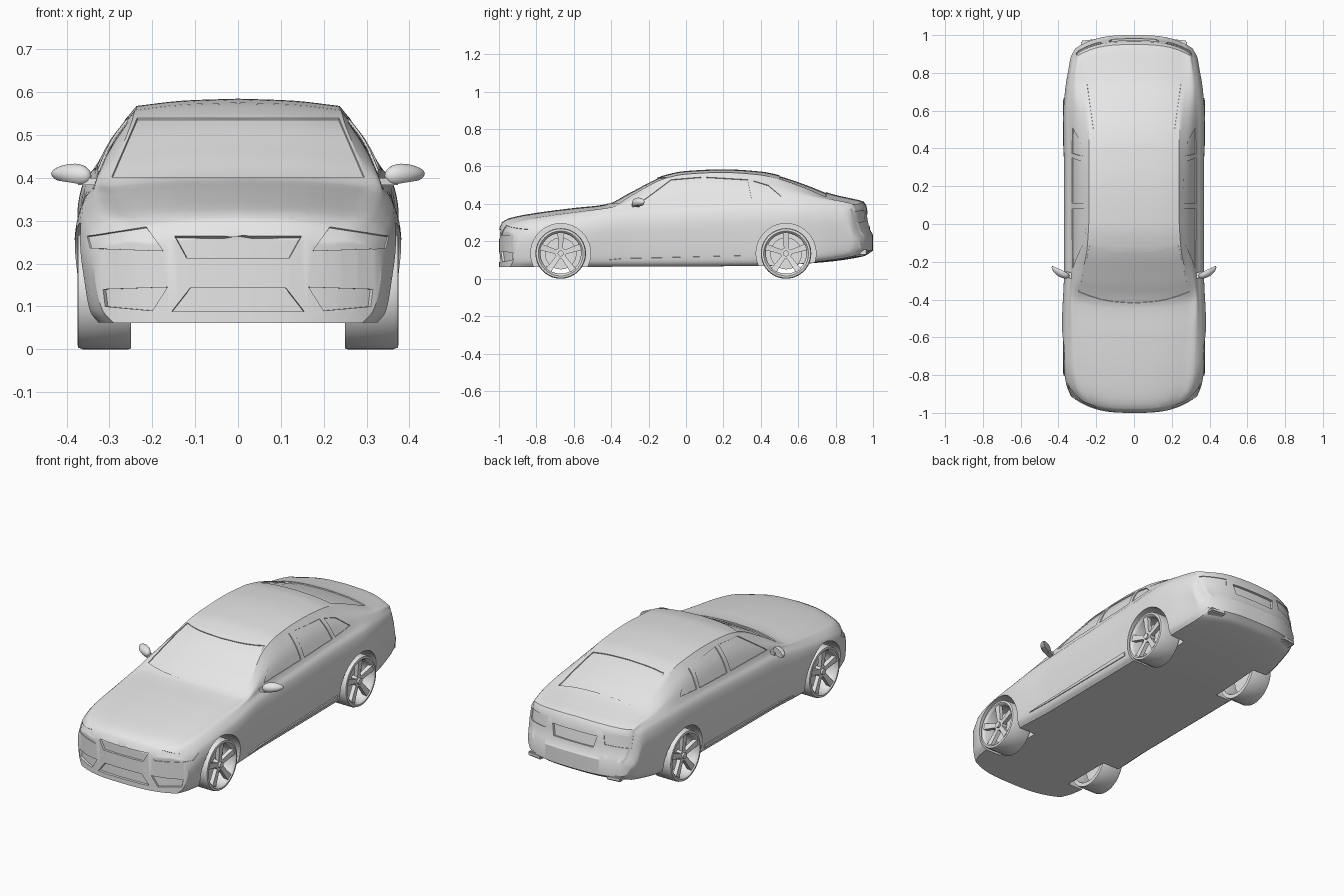
import bpy, bmesh, math
from mathutils import Vector, Matrix
from mathutils.bvhtree import BVHTree

cube = bpy.data.objects.get("Cube")
if cube:
    bpy.data.objects.remove(cube, do_unlink=True)

grey = bpy.data.materials.new("light_grey")
grey.use_nodes = True
grey.diffuse_color = (0.8, 0.8, 0.8, 1)
grey.node_tree.nodes["Principled BSDF"].inputs["Base Color"].default_value = grey.diffuse_color


def make(name, bm, angle=30):
    bmesh.ops.recalc_face_normals(bm, faces=bm.faces)
    mesh = bpy.data.meshes.new(name)
    bm.to_mesh(mesh)
    bm.free()
    mesh.materials.append(grey)
    ob = bpy.data.objects.new(name, mesh)
    bpy.context.collection.objects.link(ob)
    smooth(ob, angle)
    return ob


def smooth(ob, angle=30):
    bpy.ops.object.select_all(action='DESELECT')
    ob.select_set(True)
    bpy.context.view_layer.objects.active = ob
    bpy.ops.object.shade_smooth_by_angle(angle=math.radians(angle))


def curve(keys):
    """Monotone cubic through (y, value) keys."""
    d = [(b[1] - a[1]) / (b[0] - a[0]) for a, b in zip(keys, keys[1:])]
    m = [d[0]] + [2 * p * q / (p + q) if p * q > 0 else 0 for p, q in zip(d, d[1:])] + [d[-1]]

    def f(y):
        i = max(k for k in range(len(d)) if k == 0 or keys[k][0] <= y)
        (y0, a), (y1, b) = keys[i], keys[i + 1]
        h = y1 - y0
        t = (y - y0) / h
        u = 1 - t
        return (a * u * u * (1 + 2 * t) + b * t * t * (3 - 2 * t)
                + h * t * u * (m[i] * u - m[i + 1] * t))
    return f


def spline(pts, n=4):
    """Smooth run through 2D points, without the last one."""
    p = [Vector(q) for q in pts]
    p = [2 * p[0] - p[1]] + p + [2 * p[-1] - p[-2]]
    out = []
    for a, b, c, d in zip(p, p[1:], p[2:], p[3:]):
        for k in range(n):
            t = k / n
            out.append(b + 0.5 * t * (c - a + t * (2 * a - 5 * b + 4 * c - d
                                                    + t * (3 * b - a - 3 * c + d))))
    return out


# Body outline curves along the length
roof_keys = [(-1, .265), (-.985, .30), (-.95, .322), (-.8, .352), (-.6, .378), (-.44, .396),
             (-.3, .465), (-.12, .552), (0, .576), (.2, .585), (.4, .573), (.5, .553), (.65, .503),
             (.78, .453), (.87, .432), (.95, .412), (.965, .39), (.985, .26), (1, .235)]
roof = curve(roof_keys)
width = curve([(-1, .335), (-.95, .36), (-.8, .378), (-.6, .381), (-.3, .371), (.3, .371),
               (.65, .375), (.8, .365), (.92, .345), (.97, .335), (1, .31)])
floor = curve([(-1, .062), (.4, .068), (.7, .085), (.95, .12), (1, .15)])
belt = curve([(-1, .245), (-.95, .285), (-.85, .312), (-.6, .345), (-.35, .38), (0, .395),
              (.4, .412), (.7, .418), (.85, .408), (.95, .385), (.985, .25), (1, .225)])
rail = curve([(-1, .2), (-.9, .26), (-.6, .285), (-.43, .3), (-.12, .247), (.1, .237),
              (.45, .237), (.65, .252), (.78, .27), (.95, .27), (1, .25)])


def section(y):
    w, zb, zs, zc, xr = width(y), floor(y), belt(y), roof(y), rail(y)
    zr = max(zc - .017, zs + .003)
    ws, h = w - .035, zs - zb
    low = [(w - .045, zb), (w - .02, zb + .03 * min(1, h / .2)), (w - .006, zb + h * .4),
           (w, zb + h * .7), (w - .012, zb + h * .9), (ws, zs)]
    side = [(ws, zs), ((ws + xr) / 2 + .01, (zs + zr) / 2 + .006), (xr, zr)]
    top = [(xr, zr), (xr * .55, zr + (zc - zr) * .72), (0, zc)]
    half = [Vector((0, zb))] + spline(low) + spline(side) + spline(top)
    return half + [Vector((0, zc))] + [Vector((-p.x, p.y)) for p in reversed(half[1:])]


# Lofted body, sliced lengthwise and then bowed at nose and tail
bm = bmesh.new()
stations = sorted({round(-1 + k * .025, 3) for k in range(81)} | {k[0] for k in roof_keys})
rings = [[bm.verts.new((p.x, y, p.y)) for p in section(y)] for y in stations]
for a, b in zip(rings, rings[1:]):
    for i in range(len(a)):
        j = (i + 1) % len(a)
        bm.faces.new((a[i], a[j], b[j], b[i]))
bm.faces.new(rings[0])
bm.faces.new(rings[-1])
for k in range(-8, 9):
    bmesh.ops.bisect_plane(bm, geom=bm.verts[:] + bm.edges[:] + bm.faces[:], dist=1e-5,
                           plane_co=(k * .04, 0, 0), plane_no=(1, 0, 0))
for v in bm.verts:
    v.co.y *= 1 - .13 * (abs(v.co.x) / .38) ** 3
bmesh.ops.recalc_face_normals(bm, faces=bm.faces)
tree = BVHTree.FromBMesh(bm)
body = make("body", bm)


def panel(bm, corners, direction, low, high, n=10):
    """Four-cornered slab laid on the body, seen along a direction."""
    axis = Vector(direction)
    p = [Vector(c) - axis * 3 for c in corners]
    layers = [[], []]
    for i in range(n + 1):
        for j in range(n + 1):
            s, t = i / n, j / n
            start = p[0].lerp(p[1], s).lerp(p[3].lerp(p[2], s), t)
            hit, normal, _, _ = tree.ray_cast(start, axis)
            if normal.dot(axis) > 0:
                normal = -normal
            for layer, off in zip(layers, (low, high)):
                layer.append(bm.verts.new(hit + normal * off))
    a, b = layers
    m = n + 1
    for i in range(n):
        for j in range(n):
            q = [i * m + j, i * m + j + 1, i * m + m + j + 1, i * m + m + j]
            bm.faces.new([a[k] for k in q])
            bm.faces.new([b[k] for k in q])
    rim = ([k for k in range(n)] + [k * m + n for k in range(n)]
           + [n * m + n - k for k in range(n)] + [(n - k) * m for k in range(n)])
    for k, l in zip(rim, rim[1:] + rim[:1]):
        bm.faces.new((a[k], a[l], b[l], b[k]))


def facing(pairs, s=1):
    return [(s * x, 0, z) for x, z in pairs]


FRONT, BACK, DOWN = (0, 1, 0), (0, -1, 0), (0, 0, -1)
# Recessed glass, grilles and lamps: corners, direction, depth
cuts = [
    (facing([(-.295, .402), (.295, .402), (.235, .54), (-.235, .54)]), FRONT, .005),
    (facing([(-.12, .213), (.12, .213), (.148, .264), (-.148, .264)]), FRONT, .012),
    (facing([(-.155, .088), (.155, .088), (.112, .143), (-.112, .143)]), FRONT, .014),
    ([(-.215, .5, 0), (.215, .5, 0), (.25, .75, 0), (-.25, .75, 0)], DOWN, .005),
    (facing([(-.12, .285), (.12, .285), (.135, .345), (-.135, .345)]), BACK, .012)]
windows = [[(-.24, .41), (.08, .418), (.08, .543), (-.08, .53)],
           [(.11, .419), (.35, .428), (.33, .53), (.11, .543)],
           [(.375, .43), (.51, .44), (.44, .5), (.36, .524)]]
for s in (-1, 1):
    cuts.append((facing([(.2, .09), (.31, .1), (.315, .14), (.165, .145)], s), FRONT, .012))
    cuts.append((facing([(.175, .23), (.345, .236), (.352, .264), (.215, .286)], s), FRONT, .004))
    cuts.append((facing([(.18, .31), (.305, .3), (.305, .36), (.17, .365)], s), BACK, .004))
    for win in windows:
        cuts.append(([(0, y, z) for y, z in win], (-s, 0, 0), .005))

cutter_mesh = bmesh.new()
for corners, direction, depth in cuts:
    panel(cutter_mesh, corners, direction, -depth, .012)
# Wheel wells
AXLES = (-.67, .535)
for y in AXLES:
    for s in (-1, 1):
        bmesh.ops.create_cone(cutter_mesh, cap_ends=True, segments=64, radius1=.16, radius2=.16,
                              depth=.3, matrix=Matrix.Translation((s * .385, y, .135))
                              @ Matrix.Rotation(math.pi / 2, 4, 'Y'))
cutter = make("recess_cutter", cutter_mesh)
mod = body.modifiers.new("recesses", 'BOOLEAN')
mod.object, mod.operation, mod.solver = cutter, 'DIFFERENCE', 'EXACT'
bpy.context.view_layer.objects.active = body
bpy.ops.object.modifier_apply(modifier=mod.name)
bpy.data.objects.remove(cutter, do_unlink=True)
smooth(body)

# Side skirts
bm = bmesh.new()
for s in (-1, 1):
    panel(bm, [(0, -.42, .1), (0, .35, .105), (0, .35, .125), (0, -.35, .108)], (-s, 0, 0), -.004, .006)
make("side_skirts", bm)


def box(bm, centre, size, turn=0):
    bmesh.ops.create_cube(bm, size=1, matrix=Matrix.Translation(centre)
                          @ Matrix.Rotation(turn, 4, 'Z') @ Matrix.Diagonal((*size, 1)))


# Wheels: lathed tyre and barrel, brake disc, hub and five tapered spokes
def wheel(name, s, y):
    bm = bmesh.new()
    profile = [(.112, .25), (.133, .25), (.135, .256), (.135, .362), (.131, .373),
               (.12, .375), (.114, .37), (.108, .358), (.108, .262)]
    n = 56
    rows = [[bm.verts.new((x, r * math.cos(k * math.tau / n), r * math.sin(k * math.tau / n)))
             for r, x in profile] for k in range(n)]
    for a, b in zip(rows, rows[1:] + rows[:1]):
        for i in range(len(profile)):
            j = (i + 1) % len(profile)
            bm.faces.new((a[i], a[j], b[j], b[i]))
    for radius, x, depth in ((.085, .315, .012), (.03, .345, .03), (.016, .35, .04)):
        bmesh.ops.create_cone(bm, cap_ends=True, segments=32, radius1=radius, radius2=radius,
                              depth=depth, matrix=Matrix.Translation((x, 0, 0))
                              @ Matrix.Rotation(math.pi / 2, 4, 'Y'))
    for k in range(5):
        spoke = bmesh.ops.create_cube(bm, size=1)["verts"]
        turn = Matrix.Rotation(k * math.tau / 5, 4, 'X')
        for v in spoke:
            outer = v.co.z > 0
            v.co = turn @ Vector((.348 + v.co.x * .022 + .012 * outer,
                                  v.co.y * (.034 if outer else .022), .112 if outer else .015))
    for v in bm.verts:
        v.co = Vector((v.co.x * s, v.co.y + y, v.co.z + .135))
    make(name, bm)


for s, side in ((1, "left"), (-1, "right")):
    for y, end in zip(AXLES, ("front", "rear")):
        wheel(f"{end}_{side}_wheel", s, y)

    # Door mirror: rounded housing, flat at the back, on a short arm
    bm = bmesh.new()
    bmesh.ops.create_uvsphere(bm, u_segments=24, v_segments=16, radius=1)
    for v in bm.verts:
        x, y, z = v.co
        y = min(y, .35)
        z = max(z, -.7) * (1 - .25 * x)
        v.co = (s * (.389 + x * .047), -.252 + y * .03 + x * .022, .407 + z * .026 + x * .003)
    box(bm, (s * .345, -.27, .392), (.05, .03, .016), s * .3)
    make(f"{side}_mirror", bm)

    # Exhaust tip
    bm = bmesh.new()
    box(bm, (s * .235, .93, .142), (.085, .09, .026), -s * .12)
    bmesh.ops.bevel(bm, geom=bm.edges[:], offset=.006, segments=2, affect='EDGES')
    make(f"{side}_exhaust", bm)
